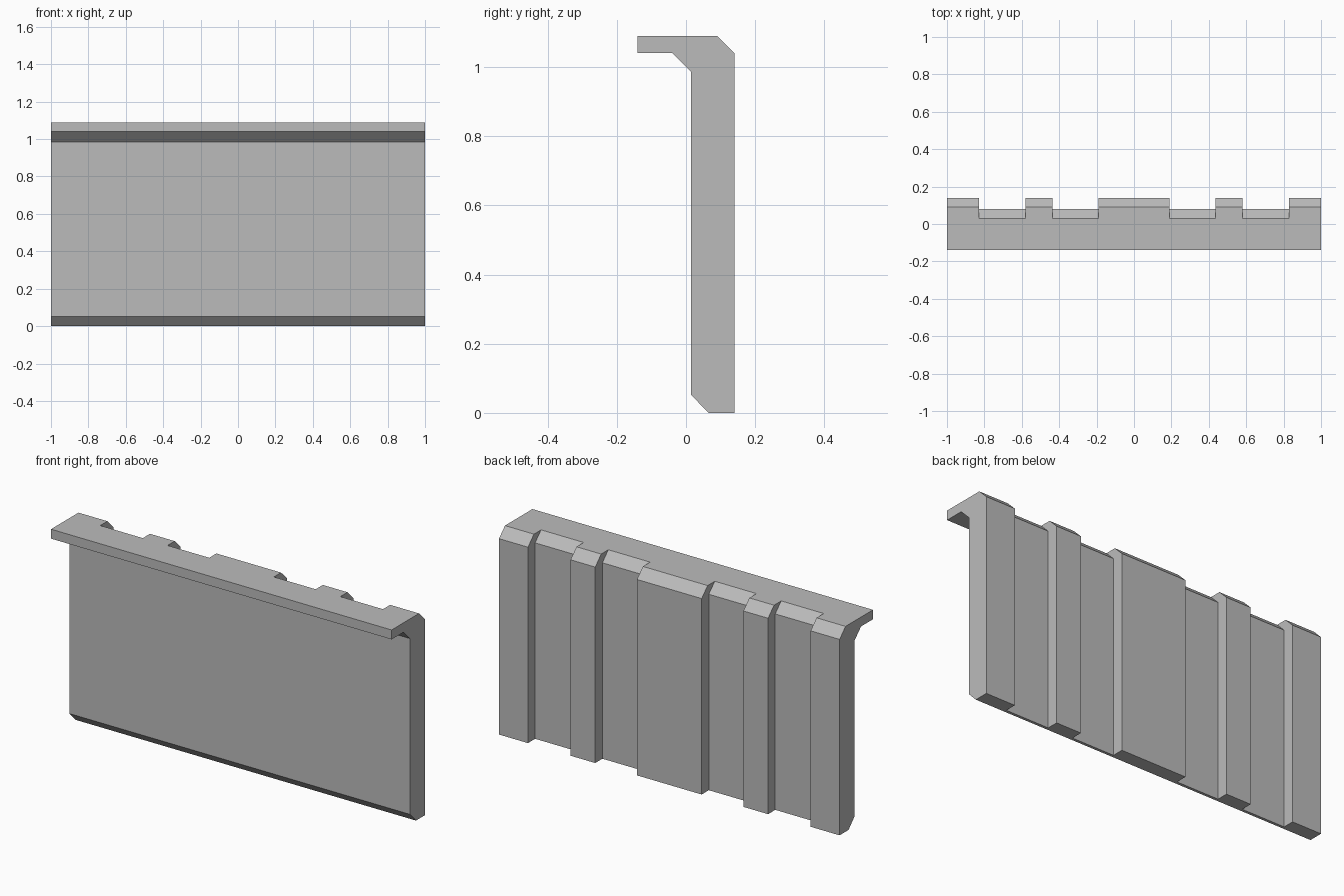
import bpy, bmesh

cube = bpy.data.objects.get("Cube")
if cube:
    bpy.data.objects.remove(cube, do_unlink=True)

HEIGHT, BEVEL = 1.09, 0.05
RIB_BACK, RECESS_BACK = 0.14, 0.08

grey = bpy.data.materials.new("plain_grey")
grey.use_nodes = True
colour = (0.5, 0.5, 0.5, 1)
grey.diffuse_color = colour
grey.node_tree.nodes["Principled BSDF"].inputs["Base Color"].default_value = colour


def section(back):
    """Side outline (y, z) of the panel with its overhanging lip."""
    return [(0.065, 0), (back, 0), (back, HEIGHT - BEVEL), (back - BEVEL, HEIGHT),
            (-0.14, HEIGHT), (-0.14, 1.04), (-0.04, 1.04), (0.015, 0.985), (0.015, 0.052)]


# Ribs and recesses alternate along the width, mirrored about the middle
half = [0.19, 0.435, 0.58, 0.83]
edges = [-1] + [-x for x in reversed(half)] + half + [1]

bm = bmesh.new()
rings = []
for i, (x0, x1) in enumerate(zip(edges, edges[1:])):
    outline = section(RECESS_BACK if i % 2 else RIB_BACK)
    for x in (x0, x1):
        rings.append([bm.verts.new((x, y, z)) for y, z in outline])

# Skin the rings, including the step walls between rib and recess
for a, b in zip(rings, rings[1:]):
    for j in range(len(a)):
        k = (j + 1) % len(a)
        bm.faces.new((a[j], a[k], b[k], b[j]))
bm.faces.new(rings[0])
bm.faces.new(rings[-1])

# Weld coincident points and merge the flat strips
bmesh.ops.remove_doubles(bm, verts=bm.verts, dist=0.0001)
bmesh.ops.dissolve_degenerate(bm, edges=bm.edges, dist=0.0001)
bmesh.ops.recalc_face_normals(bm, faces=bm.faces)
bmesh.ops.dissolve_limit(bm, angle_limit=0.01, verts=bm.verts, edges=bm.edges)

mesh = bpy.data.meshes.new("ribbed_wall_panel")
bm.to_mesh(mesh)
bm.free()
mesh.materials.append(grey)
panel = bpy.data.objects.new("ribbed_wall_panel", mesh)
bpy.context.scene.collection.objects.link(panel)
